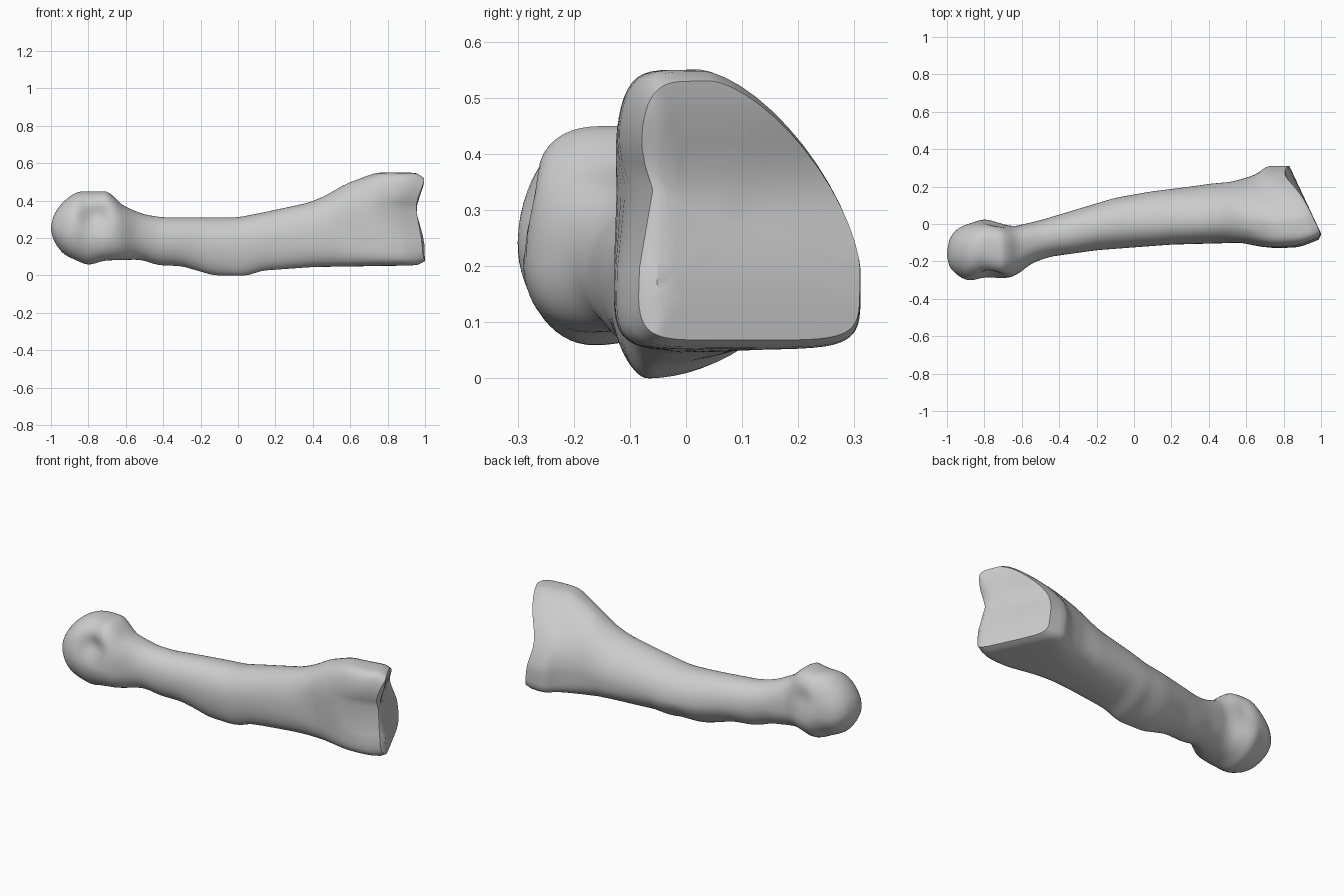
import bpy
import bmesh
import math

cube = bpy.data.objects.get("Cube")
if cube:
    bpy.data.objects.remove(cube, do_unlink=True)

RINGS, SIDES = 84, 56

# Outline profiles along the length of the bone: (station, value)
top = [(-1, .26), (-.99, .31), (-.97, .35), (-.93, .4), (-.86, .45), (-.68, .45),
       (-.65, .4), (-.6, .365), (-.5, .325), (-.4, .31), (0, .31), (.2, .35),
       (.4, .39), (.5, .43), (.6, .49), (.76, .55), (.97, .55), (1, .53)]
bottom = [(-1, .24), (-.99, .2), (-.97, .16), (-.93, .11), (-.8, .052), (-.72, .08),
          (-.52, .085), (-.43, .055), (-.3, .05), (-.13, 0), (.06, 0), (.12, .025),
          (.4, .045), (.97, .053), (1, .068)]
back = [(-1, -.15), (-.99, -.09), (-.97, -.05), (-.93, -.015), (-.8, .03), (-.65, -.015),
        (-.5, .02), (-.1, .14), (.1, .175), (.45, .215), (.6, .225), (.73, .25),
        (.8, .27), (.88, .312), (1, .31)]
front = [(-1, -.17), (-.99, -.22), (-.97, -.25), (-.93, -.285), (-.88, -.307), (-.8, -.285),
         (-.68, -.292), (-.62, -.27), (-.55, -.21), (-.45, -.175), (-.2, -.14), (.2, -.11),
         (.6, -.1), (.78, -.13), (.92, -.125), (1, -.085)]

# Section character: crest position, keel position, height of the widest point,
# then roundness of the top back, top front, bottom back and bottom front corners
character = [(-1, (.5, .45, .45, 2, 2, 2, 2)),
             (-.85, (.55, .4, .45, 2.2, 2.2, 2, 2)),
             (-.72, (.55, .4, .35, 3, 3, 2.2, 2.2)),
             (-.5, (.5, .5, .5, 2.1, 2.1, 2, 2)),
             (0, (.45, .2, .5, 2.1, 2.1, 1.7, 2)),
             (.5, (.38, .3, .4, 1.8, 2.3, 3, 2.5)),
             (.85, (.33, .4, .28, 1.5, 5, 6, 5)),
             (1, (.33, .4, .28, 1.5, 5, 6, 5))]


def linear(points, s):
    s = max(points[0][0], min(points[-1][0], s))
    for (a, va), (b, vb) in zip(points, points[1:]):
        if s <= b:
            return va + (vb - va) * (s - a) / (b - a)
    return points[-1][1]


def soft(points, s):
    """Profile value, averaged over a short span to round its corners."""
    width = min(.025, (s + 1) * .25, (1 - s) * .5)
    return sum(linear(points, s + width * k) for k in (-1, 0, 1)) / 3


def bump(value, centre, spread):
    return math.exp(-((value - centre) / spread) ** 2)


def joint_face(y, z):
    """Slanted, slightly hollow joint surface at the broad end."""
    slant = .47 * max(0, y + .05) + .5 * max(0, -.06 - y)
    return 1 - slant - .045 * bump(z, .34, .11)


def section(s):
    """One closed cross-section of the bone as a list of (y, z)."""
    z_top, z_bottom, y_back, y_front = (soft(p, s) for p in (top, bottom, back, front))
    crest, keel, waist, *corners = (
        linear([(st, row[i]) for st, row in character], s) for i in range(7))
    z_side = z_bottom + waist * (z_top - z_bottom)
    ring = []
    for i in range(SIDES):
        angle = math.tau * i / SIDES
        c, n = math.cos(angle), math.sin(angle)
        upper, rear = n >= 0, c >= 0
        power = 2 / corners[(0 if upper else 2) + (0 if rear else 1)]
        y_mid = y_front + (crest if upper else keel) * (y_back - y_front)
        y = y_mid + ((y_back if rear else y_front) - y_mid) * abs(c) ** power
        z = z_side + ((z_top if upper else z_bottom) - z_side) * abs(n) ** power
        # Pits beside the rounded head and a groove beside the joint face
        pit = bump(s, -.76, .07) * bump(z, .32, .06) * abs(c)
        groove = bump(s, .95, .12) * bump(z, .31, .07) * abs(c)
        y += -.02 * pit if rear else .04 * pit + .035 * groove
        ring.append((y, z))
    return ring


def bridge(bm, first, second):
    for i in range(SIDES):
        j = (i + 1) % SIDES
        bm.faces.new((first[i], first[j], second[j], second[i]))


def fan(bm, ring, tip):
    for i in range(SIDES):
        bm.faces.new((ring[i], ring[(i + 1) % SIDES], tip))


bm = bmesh.new()

# Rounded head, shaft and flared base, lofted as one skin
rings = []
for r in range(RINGS):
    s = -1 + 2 * (r / (RINGS - 1)) ** 1.35
    t = max(0, min(1, (s - .1) / .9))
    lean = t * t * (3 - 2 * t)
    rings.append([bm.verts.new((s - lean * (1 - joint_face(y, z)), y, z))
                  for y, z in section(s)])
for first, second in zip(rings, rings[1:]):
    bridge(bm, first, second)
fan(bm, rings[0], bm.verts.new((-1, -.16, .25)))

# Joint surface closing the broad end
yc, zc = .08, .27
rim = section(1)
previous = rings[-1]
for scale in (.94, .8, .6, .4, .2):
    points = [(yc + (y - yc) * scale, zc + (z - zc) * scale) for y, z in rim]
    inner = [bm.verts.new((joint_face(y, z), y, z)) for y, z in points]
    bridge(bm, previous, inner)
    previous = inner
fan(bm, previous, bm.verts.new((joint_face(yc, zc), yc, zc)))

bmesh.ops.recalc_face_normals(bm, faces=bm.faces)
mesh = bpy.data.meshes.new("foot_bone")
bm.to_mesh(mesh)
bm.free()
bone = bpy.data.objects.new("foot_bone", mesh)
bpy.context.collection.objects.link(bone)

# Plain grey surface
grey = bpy.data.materials.new("bone_grey")
grey.use_nodes = True
grey.diffuse_color = (.6, .6, .6, 1)
grey.node_tree.nodes["Principled BSDF"].inputs["Base Color"].default_value = (.6, .6, .6, 1)
mesh.materials.append(grey)

bpy.context.view_layer.objects.active = bone
bone.select_set(True)
bpy.ops.object.shade_smooth_by_angle(angle=math.radians(40))
